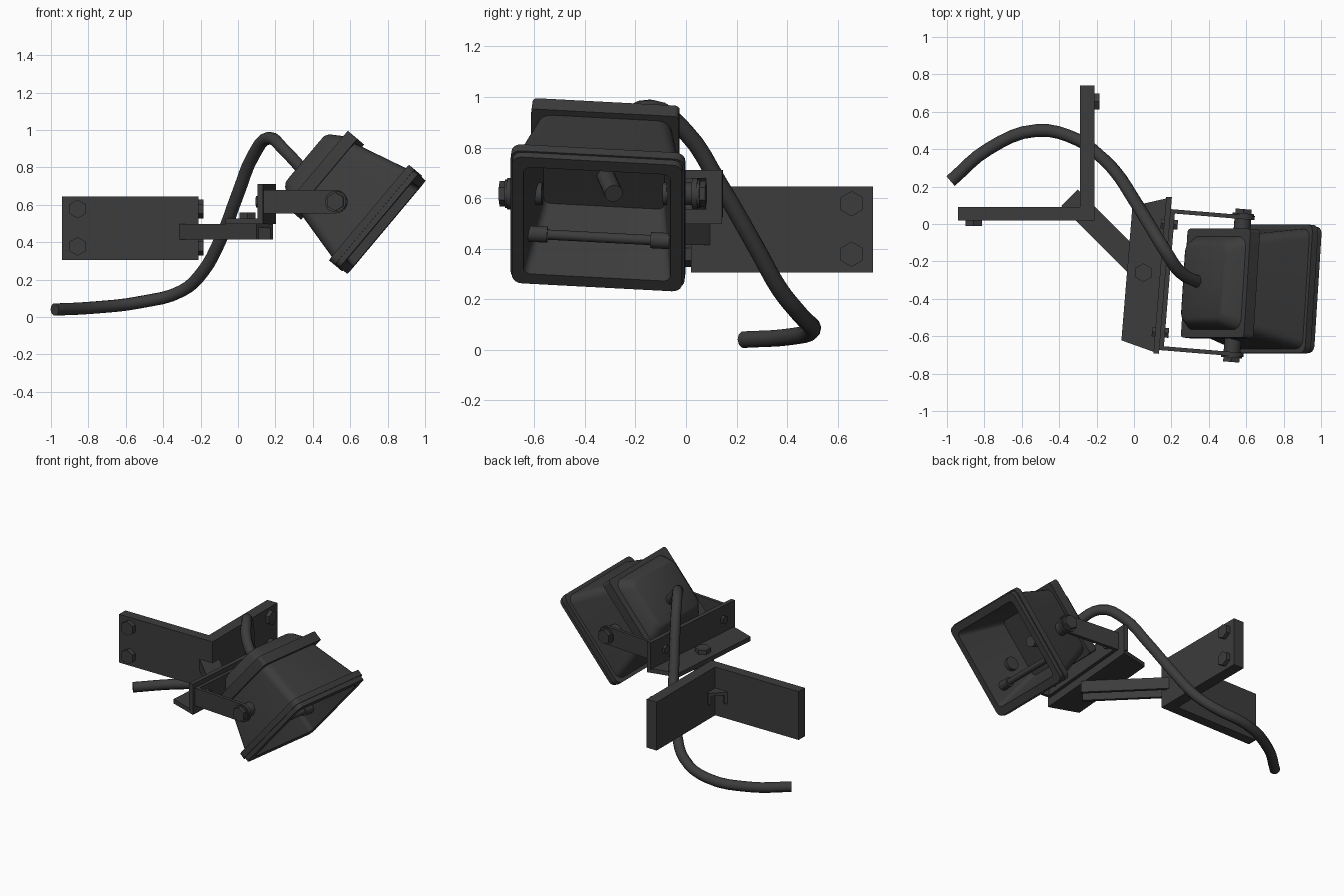
import bpy, bmesh
from math import radians, sin, cos, pi
from mathutils import Matrix, Vector

if "Cube" in bpy.data.objects:
    bpy.data.objects.remove(bpy.data.objects["Cube"])

COLOR = (0.045, 0.045, 0.045, 1)
metal = bpy.data.materials.new("dark_grey_metal")
metal.use_nodes = True
metal.diffuse_color = COLOR
metal.node_tree.nodes["Principled BSDF"].inputs["Base Color"].default_value = COLOR

# Frames: the yoke turns about z, the lamp also tilts downwards
PIVOT = Matrix.Translation((0.553, -0.327, 0.617))
TURN = Matrix.Rotation(radians(-4.7), 4, 'Z')
YOKE = PIVOT @ TURN
LAMP = PIVOT @ Matrix.Rotation(radians(40), 4, 'Y') @ TURN @ Matrix.Translation((0.018, -0.015, 0))
WORLD = Matrix()


def finish(name, bm, frame=WORLD, smooth=False):
    bmesh.ops.transform(bm, matrix=frame, verts=bm.verts)
    bmesh.ops.recalc_face_normals(bm, faces=bm.faces)
    mesh = bpy.data.meshes.new(name)
    bm.to_mesh(mesh)
    bm.free()
    mesh.materials.append(metal)
    obj = bpy.data.objects.new(name, mesh)
    bpy.context.collection.objects.link(obj)
    if smooth:
        bpy.ops.object.select_all(action='DESELECT')
        obj.select_set(True)
        bpy.context.view_layer.objects.active = obj
        bpy.ops.object.shade_smooth_by_angle(angle=radians(35))
    return obj


def loft(name, rings, frame=WORLD, smooth=False):
    """Skin equal-length rings of points and cap both ends."""
    bm = bmesh.new()
    loops = [[bm.verts.new(p) for p in ring] for ring in rings]
    for a, b in zip(loops, loops[1:]):
        for i in range(len(a)):
            j = (i + 1) % len(a)
            bm.faces.new((a[i], a[j], b[j], b[i]))
    bm.faces.new(loops[0])
    bm.faces.new(loops[-1])
    return finish(name, bm, frame, smooth)


def box(name, lo, hi, frame=WORLD):
    lo, hi = Vector(lo), Vector(hi)
    bm = bmesh.new()
    size = Matrix.Diagonal((*(hi - lo), 1))
    bmesh.ops.create_cube(bm, size=1, matrix=Matrix.Translation((lo + hi) / 2) @ size)
    return finish(name, bm, frame)


def rod(name, start, end, radius, frame=WORLD, sides=20):
    start, end = Vector(start), Vector(end)
    axis = end - start
    place = Matrix.Translation((start + end) / 2) @ axis.to_track_quat('Z', 'Y').to_matrix().to_4x4()
    bm = bmesh.new()
    bmesh.ops.create_cone(bm, cap_ends=True, segments=sides, radius1=radius,
                          radius2=radius, depth=axis.length, matrix=place)
    return finish(name, bm, frame, sides > 6)


def rounded(a, half_w, half_h, r, steps=5):
    """Rounded rectangle across the lamp axis at depth a."""
    ring = []
    for k, (sy, sz) in enumerate(((1, 1), (-1, 1), (-1, -1), (1, -1))):
        for s in range(steps + 1):
            t = (k + s / steps) * pi / 2
            ring.append((a, 0.01 + sy * (half_w - r) + r * cos(t),
                         0.05 + sz * (half_h - r) + r * sin(t)))
    return ring


# Corner wall bracket with its bolts
box("wall_plate_side", (-0.94, 0.02, 0.305), (-0.212, 0.09, 0.645))
box("wall_plate_back", (-0.29, 0.09, 0.305), (-0.212, 0.74, 0.645))
for z in (0.378, 0.578):
    rod("wall_bolt_side", (-0.857, 0.03, z), (-0.857, -0.012, z), 0.05, sides=6)
    rod("wall_bolt_back", (-0.225, 0.655, z), (-0.185, 0.655, z), 0.05, sides=6)

# Diagonal support arm: a channel open below
arm_frame = Matrix.Translation((-0.345, 0.14, 0.455)) @ Matrix.Rotation(radians(-45), 4, 'Z')
channel = [(-0.062, -0.04), (-0.062, 0.042), (0.062, 0.042), (0.062, -0.04),
           (0.042, -0.04), (0.042, 0.02), (-0.042, 0.02), (-0.042, -0.04)]
loft("support_arm", [[(x, y, z) for y, z in channel] for x in (0, 0.69)], arm_frame)

# Mitred angle iron: shelf and upright flange
shelf = [(-0.594, -0.345), (-0.388, -0.4), (-0.388, 0.44), (-0.594, 0.375)]
loft("angle_shelf", [[(x, y, z) for x, y in shelf] for z in (-0.12, -0.09)], YOKE)
box("angle_flange", (-0.418, -0.4, -0.093), (-0.388, 0.44, 0.095), YOKE)
rod("shelf_bolt", (0.05, -0.26, 0.52), (0.05, -0.26, 0.558), 0.05, sides=6)

# Yoke: crossbar, two round-ended arms, pivots and bolts
box("yoke_crossbar", (-0.388, -0.375, -0.0625), (-0.365, 0.375, 0.0625), YOKE)
outline = [(-0.388, 0.0625)]
outline += [(0.0625 * sin(i * pi / 12), 0.0625 * cos(i * pi / 12)) for i in range(13)]
outline += [(-0.388, -0.0625)]
for side, word in ((1, "left"), (-1, "right")):
    def at(y):
        return (0, -0.002 + side * y, 0)
    loft("yoke_arm_" + word,
         [[(x, at(y)[1], z) for x, z in outline] for y in (0.356, 0.378)], YOKE, True)
    rod("pivot_spacer_" + word, at(0.24), at(0.36), 0.045, YOKE)
    rod("pivot_washer_" + word, at(0.375), at(0.387), 0.057, YOKE)
    rod("pivot_bolt_" + word, at(0.385), at(0.41), 0.05, YOKE, 6)
    y = 0.005 + side * 0.29
    rod("yoke_bolt_" + word, (-0.435, y, 0), (-0.345, y, 0), 0.03, YOKE, 6)

# Lamp housing: rear box, flange, flared body, front frame and open cavity
profile = [(-0.30, 0.195, 0.165, 0.05), (-0.285, 0.22, 0.185, 0.06),
           (-0.212, 0.25, 0.23, 0.06), (-0.212, 0.292, 0.262, 0.02),
           (-0.145, 0.292, 0.262, 0.02), (-0.145, 0.268, 0.235, 0.06),
           (0.16, 0.322, 0.31, 0.05), (0.16, 0.345, 0.333, 0.04),
           (0.2, 0.345, 0.333, 0.04), (0.2, 0.338, 0.326, 0.04),
           (0.23, 0.338, 0.326, 0.04), (0.23, 0.292, 0.275, 0.03),
           (-0.12, 0.24, 0.2, 0.03)]
loft("lamp_housing", [rounded(*p) for p in profile], LAMP, True)

# Lamp tube with end sockets, and the stub on the cavity floor
rod("lamp_tube", (0.12, -0.25, -0.11), (0.12, 0.27, -0.11), 0.02, LAMP)
for lo, hi in ((-0.275, -0.195), (0.215, 0.295)):
    rod("tube_socket", (0.12, lo, -0.11), (0.12, hi, -0.11), 0.032, LAMP)
rod("cavity_stub", (-0.13, 0.015, 0), (0.03, 0.06, 0.045), 0.036, LAMP)

# Power cable
path = [(-0.98, 0.23, 0.04), (-0.78, 0.4, 0.05), (-0.52, 0.5, 0.08), (-0.3, 0.45, 0.14),
        (-0.19, 0.37, 0.24), (-0.1, 0.28, 0.4), (0, 0.13, 0.66), (0.08, 0, 0.86),
        (0.165, -0.14, 0.957), (0.25, -0.26, 0.89), (0.37, -0.32, 0.76)]
curve = bpy.data.curves.new("power_cable", 'CURVE')
curve.dimensions = '3D'
curve.bevel_depth = 0.034
curve.bevel_resolution = 3
curve.resolution_u = 4
curve.use_fill_caps = True
spline = curve.splines.new('BEZIER')
spline.bezier_points.add(len(path) - 1)
for point, co in zip(spline.bezier_points, path):
    point.co = co
    point.handle_left_type = point.handle_right_type = 'AUTO'
curve.materials.append(metal)
cable = bpy.data.objects.new("power_cable", curve)
bpy.context.collection.objects.link(cable)
